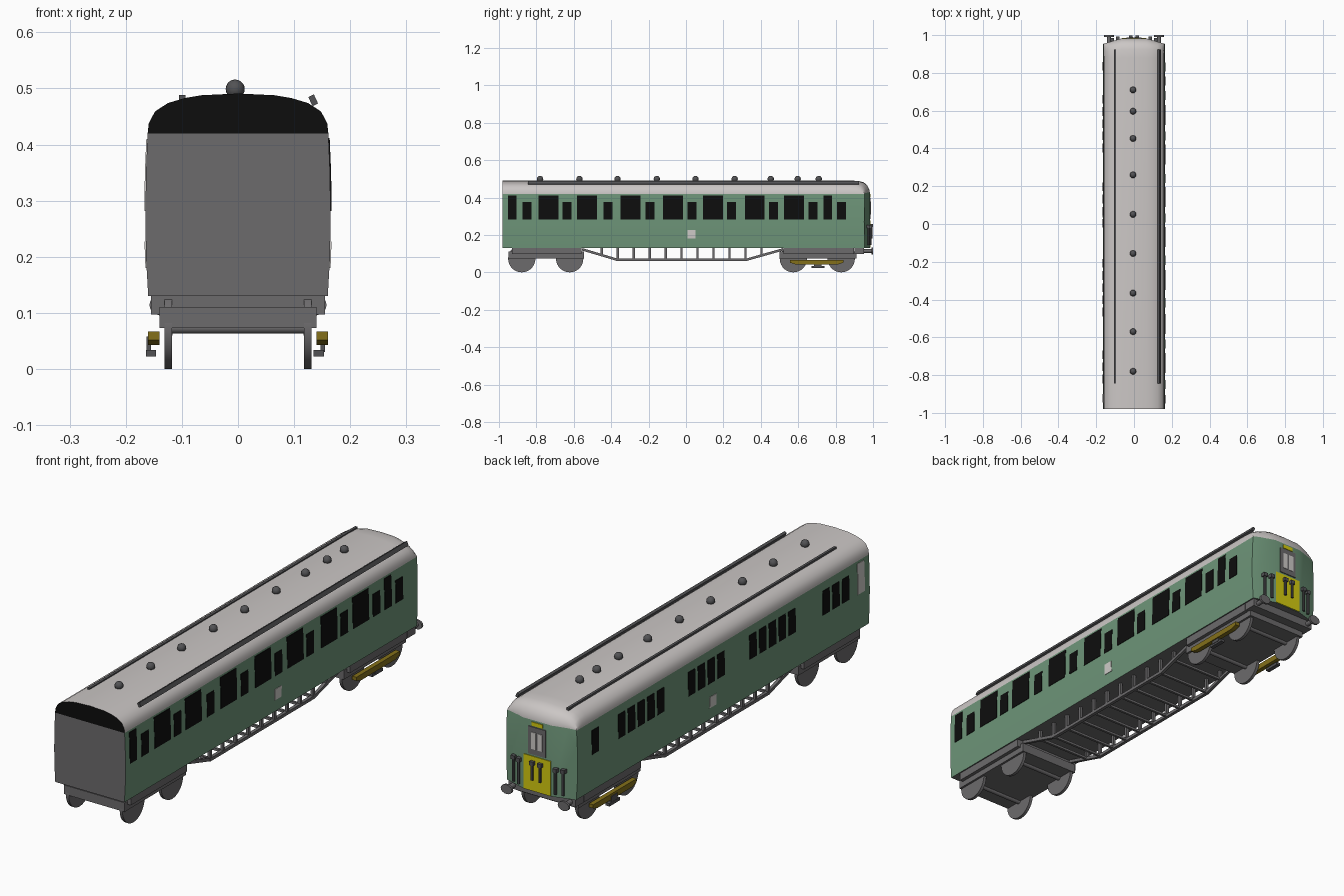
import bpy, bmesh, math
from mathutils import Vector, Matrix

if "Cube" in bpy.data.objects:
    bpy.data.objects.remove(bpy.data.objects["Cube"])


def material(name, r, g, b):
    m = bpy.data.materials.new(name)
    m.diffuse_color = (r, g, b, 1)
    m.use_nodes = True
    m.node_tree.nodes["Principled BSDF"].inputs["Base Color"].default_value = m.diffuse_color
    return m


GREEN = material("coach green", 0.155, 0.30, 0.19)
ROOF = material("roof pale grey", 0.60, 0.57, 0.56)
GREY = material("underframe grey", 0.15, 0.145, 0.15)
DARK = material("fitting dark grey", 0.085, 0.085, 0.09)
BLACK = material("window black", 0.004, 0.004, 0.004)
YELLOW = material("warning yellow", 0.66, 0.60, 0.005)
GOLD = material("shoe beam ochre", 0.23, 0.16, 0.01)
WHITE = material("plate off-white", 0.62, 0.60, 0.58)


def finish(bm, name, *mats, smooth=False):
    bmesh.ops.recalc_face_normals(bm, faces=bm.faces)
    me = bpy.data.meshes.new(name)
    bm.to_mesh(me)
    bm.free()
    for m in mats:
        me.materials.append(m)
    ob = bpy.data.objects.new(name, me)
    bpy.context.collection.objects.link(ob)
    if smooth:
        bpy.context.view_layer.objects.active = ob
        ob.select_set(True)
        bpy.ops.object.shade_smooth_by_angle(angle=math.radians(35))
        ob.select_set(False)
    return ob


def box(bm, x0, x1, y0, y1, z0, z1):
    mat = Matrix.Translation(((x0 + x1) / 2, (y0 + y1) / 2, (z0 + z1) / 2))
    bmesh.ops.create_cube(bm, size=1, matrix=mat @ Matrix.Diagonal((x1 - x0, y1 - y0, z1 - z0, 1)))


def beam(bm, p, q, w):
    p, q = Vector(p), Vector(q)
    rot = (q - p).to_track_quat('Z', 'Y').to_matrix().to_4x4()
    bmesh.ops.create_cube(bm, size=1, matrix=Matrix.Translation((p + q) / 2) @ rot
                          @ Matrix.Diagonal((w, w, (q - p).length, 1)))


def rod(bm, p, q, r, n=12, flat=1.0):
    p, q = Vector(p), Vector(q)
    rot = (q - p).to_track_quat('Z', 'Y').to_matrix().to_4x4()
    bmesh.ops.create_cone(bm, cap_ends=True, segments=n, radius1=r, radius2=r, depth=(q - p).length,
                          matrix=Matrix.Translation((p + q) / 2) @ rot @ Matrix.Diagonal((1, flat, 1, 1)))


# ---- body shell: half cross-section mirrored, lofted to a bowed and domed cab
EAVE = 0.42
half = [(.065, .13), (.160, .13), (.164, .20), (.165, .27), (.164, .35), (.161, EAVE), (.159, .438),
        (.148, .459), (.125, .474), (.095, .483), (.065, .488)]
profile = half + [(0, .491)] + [(-x, z) for x, z in reversed(half)]
n, h = len(profile), len(half)


def cab_y(x):
    return 0.983 - 0.3 * max(0, abs(x) - 0.065)


bm = bmesh.new()
rings = []
for y, dome in [(-.98, 1), (.88, 1), (.925, .96), (.95, .86), (.968, .66), (.979, .36), (.983, .1)]:
    bow = 0 if y < .9 else (y - .88) / .103
    rings.append([bm.verts.new((x, y - bow * (.983 - cab_y(x)),
                                z if z <= EAVE else EAVE + (z - EAVE) * dome)) for x, z in profile])
for a, b in zip(rings, rings[1:]):
    for i in range(n):
        j = (i + 1) % n
        bm.faces.new((a[i], a[j], b[j], b[i]))
bm.normal_update()
for f in bm.faces:
    z = f.calc_center_median().z
    f.material_index = 2 if z < .131 else (1 if z > EAVE + .0001 else 0)
# cab front in three flat facets
e = rings[-1]
for loop in (e[:h], e[h + 1:], [e[0], e[h - 1], e[h], e[h + 1], e[n - 1]]):
    bm.faces.new(loop).material_index = 0
# flat inner end: grey below the eave, black above
f = rings[0]
bm.faces.new(f[:6] + f[n - 6:]).material_index = 2
bm.faces.new(f[5:n - 5]).material_index = 3
finish(bm, "coach_body", GREEN, ROOF, GREY, BLACK, smooth=True)


# ---- side windows and plates, following the curved side
def side_x(z):
    for (x0, z0), (x1, z1) in zip(half[1:], half[2:]):
        if z0 <= z <= z1:
            return x0 + (x1 - x0) * (z - z0) / (z1 - z0)


def side_plate(bm, side, y0, y1, z0, z1):
    zs = [z0] + [z for z in (.20, .27, .35) if z0 < z < z1] + [z1]
    rows = [[[bm.verts.new((side * (side_x(z) + d), y, z)) for y in (y0, y1)] for z in zs]
            for d in (-.002, .002)]
    for r, s in zip(rows[1], rows[1][1:]):
        bm.faces.new((r[0], r[1], s[1], s[0]))
    for k in (0, 1):
        for i in range(len(zs) - 1):
            bm.faces.new((rows[0][i][k], rows[1][i][k], rows[1][i + 1][k], rows[0][i + 1][k]))
    for i in (0, -1):
        bm.faces.new((rows[0][i][0], rows[0][i][1], rows[1][i][1], rows[1][i][0]))


bm = bmesh.new()
wide = [-.735, -.53, -.297, -.07, .144, .368, .577]
narrow = [-.85, -.635, -.417, -.192, .032, .242, .467, .68, .831]
for y in wide:
    side_plate(bm, 1, y - .053, y + .053, .282, .412)
for y in (-.928, .757):
    side_plate(bm, 1, y - .023, y + .023, .282, .412)
for y in narrow:
    side_plate(bm, 1, y - .024, y + .024, .282, .376)
finish(bm, "right_windows", BLACK)

bm = bmesh.new()
for start, count in [(.835, 1), (.66, 5), (.197, 4), (-.208, 5), (-.692, 3)]:
    for i in range(count):
        y = start - i * .0645
        side_plate(bm, -1, y - .023, y + .023, .284, .384)
finish(bm, "left_windows", BLACK)

bm = bmesh.new()
side_plate(bm, 1, .008, .052, .18, .227)
side_plate(bm, -1, .035, .079, .18, .227)
side_plate(bm, -1, -.945, -.90, .282, .41)
finish(bm, "side_plates", WHITE)

# ---- roof vents and conduits
bm = bmesh.new()
for y in (.71, .597, .453, .26, .051, -.156, -.366, -.57, -.78):
    bmesh.ops.create_uvsphere(bm, u_segments=16, v_segments=10, radius=.017,
                              matrix=Matrix.Translation((-.005, y, .499)))
finish(bm, "roof_vents", DARK, smooth=True)
bm = bmesh.new()
box(bm, -.105, -.094, -.845, .925, .476, .488)
bmesh.ops.create_cube(bm, size=1, matrix=Matrix.Translation((.134, .04, .479))
                      @ Matrix.Rotation(math.radians(-25), 4, 'Y') @ Matrix.Diagonal((.011, 1.77, .018, 1)))
finish(bm, "roof_conduits", DARK)

# ---- cab front details
bm = bmesh.new()
box(bm, -.063, .063, .978, .986, .132, .277)
box(bm, -.025, .025, .978, .986, .404, .42)
finish(bm, "cab_yellow_panels", YELLOW)
bm = bmesh.new()
box(bm, -.04, .04, .978, .987, .285, .40)
finish(bm, "cab_door_frame", GREY)
bm = bmesh.new()
for s in (-1, 1):
    box(bm, s * .015 - .011, s * .015 + .011, .982, .989, .308, .378)
finish(bm, "cab_door_panes", WHITE)
bm = bmesh.new()
for x, z0, z1 in [(.018, .18, .255), (.085, .145, .25), (.115, .145, .25)]:
    for s in (-1, 1):
        y = cab_y(x) + .009
        rod(bm, (s * x, y, z0), (s * x, y, z1), .006, 8)
        box(bm, s * x - .009, s * x + .009, y - .014, y + .007, z1 - .012, z1 + .004)
finish(bm, "cab_pipes", DARK)

# ---- buffers and buffer beam
bm = bmesh.new()
box(bm, -.155, .155, .90, .952, .097, .13)
finish(bm, "buffer_beam", GREY)
bm = bmesh.new()
for s in (-1, 1):
    rod(bm, (s * .132, .94, .114), (s * .132, .992, .114), .010)
    rod(bm, (s * .132, .991, .114), (s * .132, 1.0, .114), .026, 16, .75)
finish(bm, "buffers", GREY)

# ---- bogies with wheels
for name, yc, y0, y1 in [("front", -.75, -.95, -.545), ("rear", .702, .50, .912)]:
    bm = bmesh.new()
    box(bm, -.14, .14, y0, y1, .073, .111)
    box(bm, -.155, .155, y0 + .02, y1 - .015, .097, .131)
    finish(bm, name + "_bogie_frame", GREY)
    bm = bmesh.new()
    for dy in (-.128, .128):
        for s in (-1, 1):
            rod(bm, (s * .118, yc + dy, .073), (s * .131, yc + dy, .073), .073, 28)
        rod(bm, (-.12, yc + dy, .073), (.12, yc + dy, .073), .01)
    finish(bm, name + "_wheels", GREY, smooth=True)

# ---- ochre pick-up beams and shoes on the cab bogie
bm = bmesh.new()
for s in (-1, 1):
    outline = [(.585, .043), (.815, .043), (.842, .052), (.842, .067), (.555, .067), (.555, .052)]
    a = [bm.verts.new((s * .14, y, z)) for y, z in outline]
    b = [bm.verts.new((s * .16, y, z)) for y, z in outline]
    bm.faces.new(a)
    bm.faces.new(b)
    for i in range(6):
        j = (i + 1) % 6
        bm.faces.new((a[i], a[j], b[j], b[i]))
finish(bm, "shoe_beams", GOLD)
bm = bmesh.new()
for x in (-.155, .144):
    box(bm, x - .009, x + .009, .67, .74, .022, .034)
for x in (-.159, .151):
    box(bm, x - .004, x + .004, .685, .725, .03, .058)
finish(bm, "pickup_shoes", DARK)

# ---- underframe truss: posts, chords, slanted ends and cross bars
bm = bmesh.new()
for s in (-1, 1):
    x = s * .124
    box(bm, x - .007, x + .007, -.37, .325, .06, .073)
    beam(bm, (x, -.367, .067), (x, -.555, .123), .013)
    beam(bm, (x, .322, .067), (x, .52, .123), .013)
for i in range(11):
    y = -.45 + i * .0853
    zb = .067 + max(0, -.367 - y, y - .322) * .29
    for s in (-1, 1):
        box(bm, s * .124 - .006, s * .124 + .006, y - .006, y + .006, zb, .131)
    box(bm, -.124, .124, y - .005, y + .005, zb - .004, zb + .006)
finish(bm, "underframe_truss", GREY)
